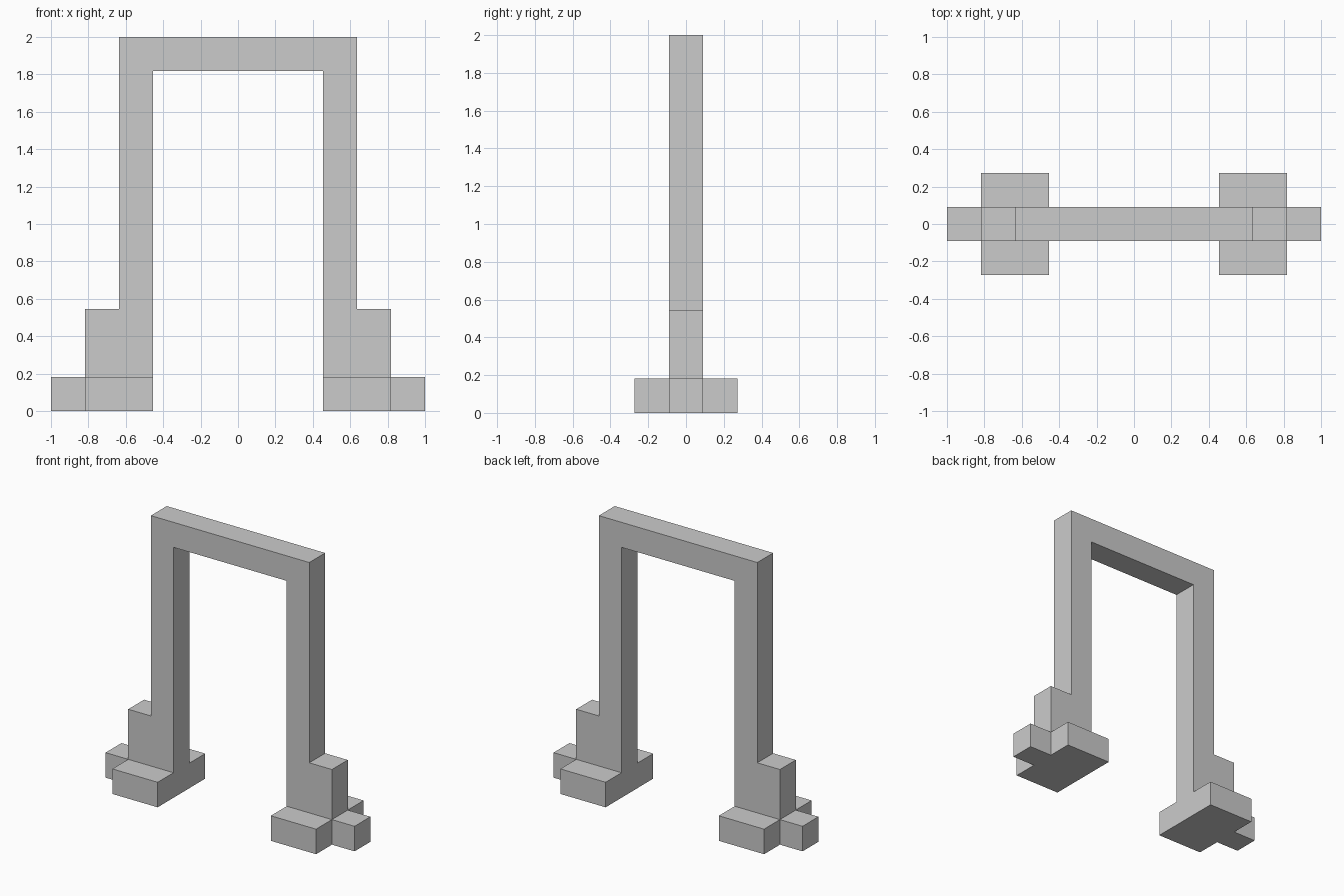
import bpy, bmesh
from mathutils import Vector

if "Cube" in bpy.data.objects:
    bpy.data.objects.remove(bpy.data.objects["Cube"])

U = 2 / 11  # the model sits on an 11-unit grid


def extrude_outlines(name, outlines, to_3d, direction):
    """Make one object from closed 2D outlines extruded along a direction."""
    bm = bmesh.new()
    for outline in outlines:
        face = bm.faces.new([bm.verts.new(Vector(to_3d(a, b)) * U) for a, b in outline])
        new = bmesh.ops.extrude_face_region(bm, geom=[face])["geom"]
        moved = [v for v in new if isinstance(v, bmesh.types.BMVert)]
        bmesh.ops.translate(bm, verts=moved, vec=Vector(direction) * U)
    bmesh.ops.recalc_face_normals(bm, faces=bm.faces)
    mesh = bpy.data.meshes.new(name)
    bm.to_mesh(mesh)
    bm.free()
    obj = bpy.data.objects.new(name, mesh)
    bpy.context.collection.objects.link(obj)
    return obj


def mirrored(points):
    return [(-a, b) for a, b in reversed(points)]


# Arch: top beam, two legs and the stepped braces, as one front profile
half = [(2.5, 10), (2.5, 1), (4.5, 1), (4.5, 3), (3.5, 3), (3.5, 11)]
arch = extrude_outlines("arch_frame", [half + mirrored(half)],
                        lambda x, z: (x, -0.5, z), (0, 1, 0))

# Feet: block with an outward toe, seen from above
foot = [(2.5, -1.5), (4.5, -1.5), (4.5, -0.5), (5.5, -0.5),
        (5.5, 0.5), (4.5, 0.5), (4.5, 1.5), (2.5, 1.5)]
feet = extrude_outlines("feet", [foot, mirrored(foot)],
                        lambda x, y: (x, y, 0), (0, 0, 1))

# Weld the feet into the arch so no inner faces remain
union = arch.modifiers.new("weld_feet", "BOOLEAN")
union.operation = "UNION"
union.solver = "EXACT"
union.object = feet
feet.hide_render = True
feet.hide_set(True)
